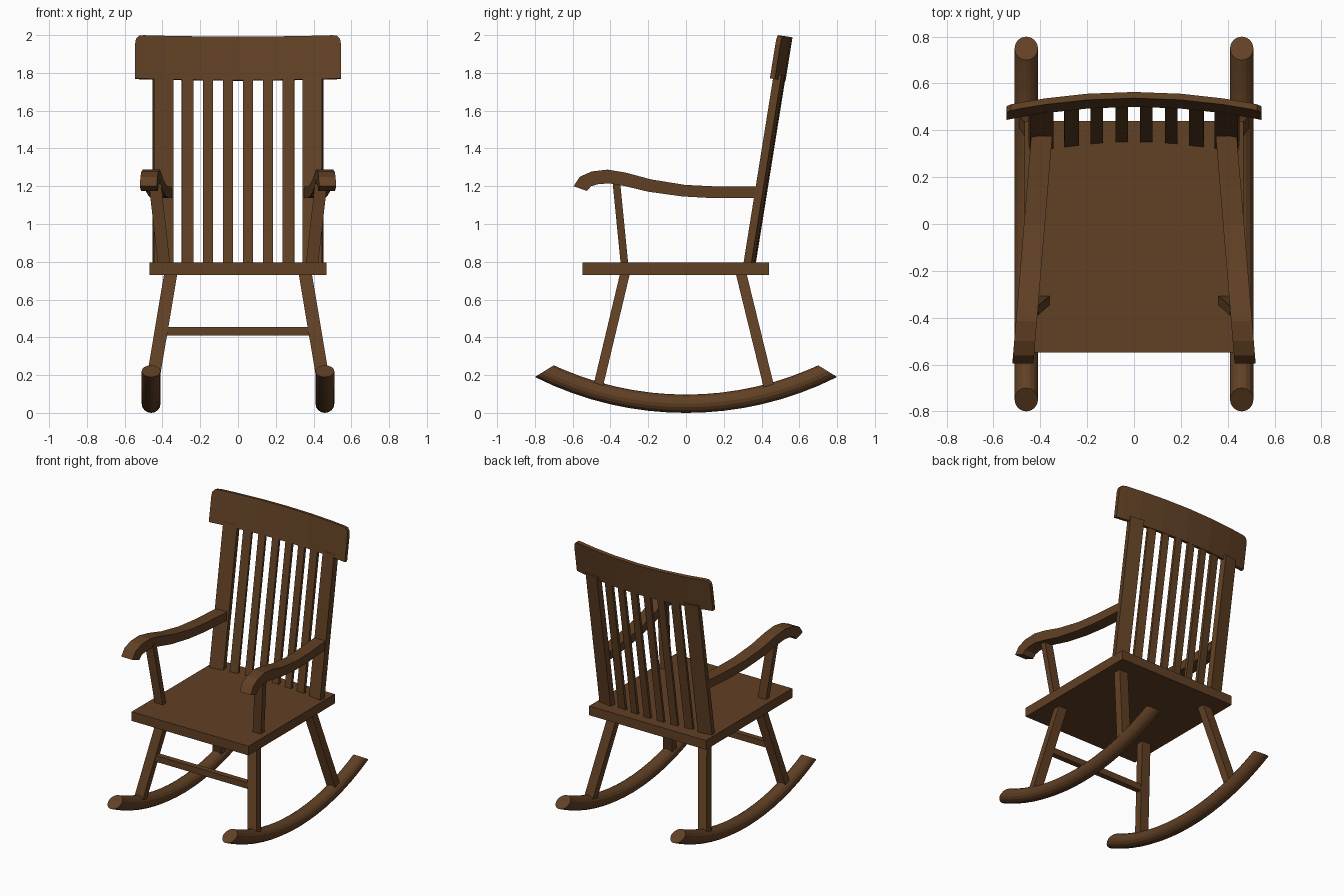
import bpy, bmesh, math
from mathutils import Vector

if "Cube" in bpy.data.objects:
    bpy.data.objects.remove(bpy.data.objects["Cube"])

wood = bpy.data.materials.new("dark brown wood")
wood.diffuse_color = (0.120, 0.052, 0.018, 1)
wood.use_nodes = True
wood.node_tree.nodes["Principled BSDF"].inputs["Base Color"].default_value = wood.diffuse_color


def loft(name, rings):
    """Closed, capped skin through a list of equal-length rings."""
    bm = bmesh.new()
    vs = [[bm.verts.new(p) for p in r] for r in rings]
    n = len(rings[0])
    for a, b in zip(vs, vs[1:]):
        for i in range(n):
            j = (i + 1) % n
            bm.faces.new((a[i], a[j], b[j], b[i]))
    bm.faces.new(vs[0])
    bm.faces.new(vs[-1])
    bmesh.ops.recalc_face_normals(bm, faces=bm.faces[:])
    me = bpy.data.meshes.new(name)
    bm.to_mesh(me)
    bm.free()
    me.materials.append(wood)
    ob = bpy.data.objects.new(name, me)
    bpy.context.collection.objects.link(ob)
    return ob


def strut(name, p0, p1, wx, wy, yaw=0.0):
    """Leaning bar with level ends, turned by yaw about z."""
    c, s = math.cos(yaw), math.sin(yaw)
    rings = []
    for p in (p0, p1):
        rings.append([(p[0] + c * u - s * v, p[1] + s * u + c * v, p[2])
                      for u, v in ((-wx / 2, -wy / 2), (wx / 2, -wy / 2),
                                   (wx / 2, wy / 2), (-wx / 2, wy / 2))])
    return loft(name, rings)


def box(name, x, y0, y1, z0, z1):
    return strut(name, (0, (y0 + y1) / 2, z0), (0, (y0 + y1) / 2, z1), 2 * x, y1 - y0)


# seat and front stretcher
box("seat", 0.468, -0.548, 0.44, 0.73, 0.797)
box("front_stretcher", 0.40, -0.415, -0.375, 0.41, 0.455)

# back geometry: leaning plane, bowed backwards in the middle
LEAN, BOW = 0.16, 0.26


def bar_in_back(name, x, width, depth, front, ztop):
    y = front - BOW * x * x + depth / 2
    z0 = 0.78
    strut(name, (x, y - LEAN * 0.02, z0), (x, y + LEAN * (ztop - 0.8), ztop),
          width, depth, math.atan(-2 * BOW * x * 0.85))


for i, x in enumerate((-0.267, -0.159, -0.053, 0.053, 0.159, 0.267)):
    bar_in_back("back_slat_%d" % (i + 1), x, 0.063 if abs(x) > 0.2 else 0.053,
                0.02, 0.351, 1.80)

# head rail with rounded top corners
rings = []
half = [(0.545, 1.945), (0.54, 1.972), (0.525, 1.988), (0.50, 1.992),
        (0.38, 1.992), (0.2, 1.992)]
for x, top in [(-x, h) for x, h in half] + [(0, 1.992)] + half[::-1]:
    k = 0.19 * x * x
    ring = []
    for d, h in ((0, 1.762), (0.027, 1.758), (0.027, top - 0.004), (0, top)):
        ring.append((x, 0.501 - k + d + LEAN * (h - 1.765), h + k * LEAN))
    rings.append(ring)
loft("head_rail", rings)

# arm side profile: (top y, top z, bottom y, bottom z)
ARM = [(-0.595, 1.20, -0.525, 1.175), (-0.562, 1.25, -0.502, 1.20),
       (-0.50, 1.278, -0.465, 1.211), (-0.415, 1.288, -0.405, 1.215),
       (-0.32, 1.272, -0.33, 1.202), (-0.185, 1.236, -0.20, 1.171),
       (-0.005, 1.207, -0.02, 1.146), (0.155, 1.199, 0.14, 1.137),
       (0.375, 1.199, 0.365, 1.137)]

for s, side in ((1, "right"), (-1, "left")):
    # back post
    bar_in_back("back_post_" + side, s * 0.397, 0.103, 0.042, 0.355, 1.79)

    # arm, splayed outwards towards the front
    rings = []
    for ty, tz, by, bz in ARM:
        r = []
        for y, z, w in ((ty, tz, -0.045), (ty, tz, 0.045), (by, bz, 0.045), (by, bz, -0.045)):
            r.append((s * (0.425 - 0.083 * y) + w, y, z))
        rings.append(r)
    loft("arm_" + side, rings)
    strut("arm_support_" + side, (s * 0.391, -0.325, 0.78), (s * 0.442, -0.37, 1.235), 0.065, 0.04)

    # legs
    strut("front_leg_" + side, (s * 0.463, -0.475, 0.10), (s * 0.354, -0.32, 0.75), 0.07, 0.052)
    strut("rear_leg_" + side, (s * 0.463, 0.448, 0.10), (s * 0.354, 0.289, 0.75), 0.07, 0.057)

    # rocker: round bar between two arcs, ends cut at a slant
    rings = []
    for i in range(-8, 9):
        yb = 0.1 * i
        yt = 0.70 * (i / 8) if abs(i) == 8 else yb * 0.93
        bot = Vector((s * 0.46, yb, 1.78 - math.sqrt(1.78 ** 2 - yb ** 2)))
        top = Vector((s * 0.46, yt, 0.097 + 1.66 - math.sqrt(1.66 ** 2 - yt ** 2)))
        mid, arm = (bot + top) / 2, (top - bot) / 2
        rings.append([mid + arm * math.cos(a) + Vector((0.05 * math.sin(a), 0, 0))
                      for a in (math.tau * k / 16 for k in range(16))])
    loft("rocker_" + side, rings)
